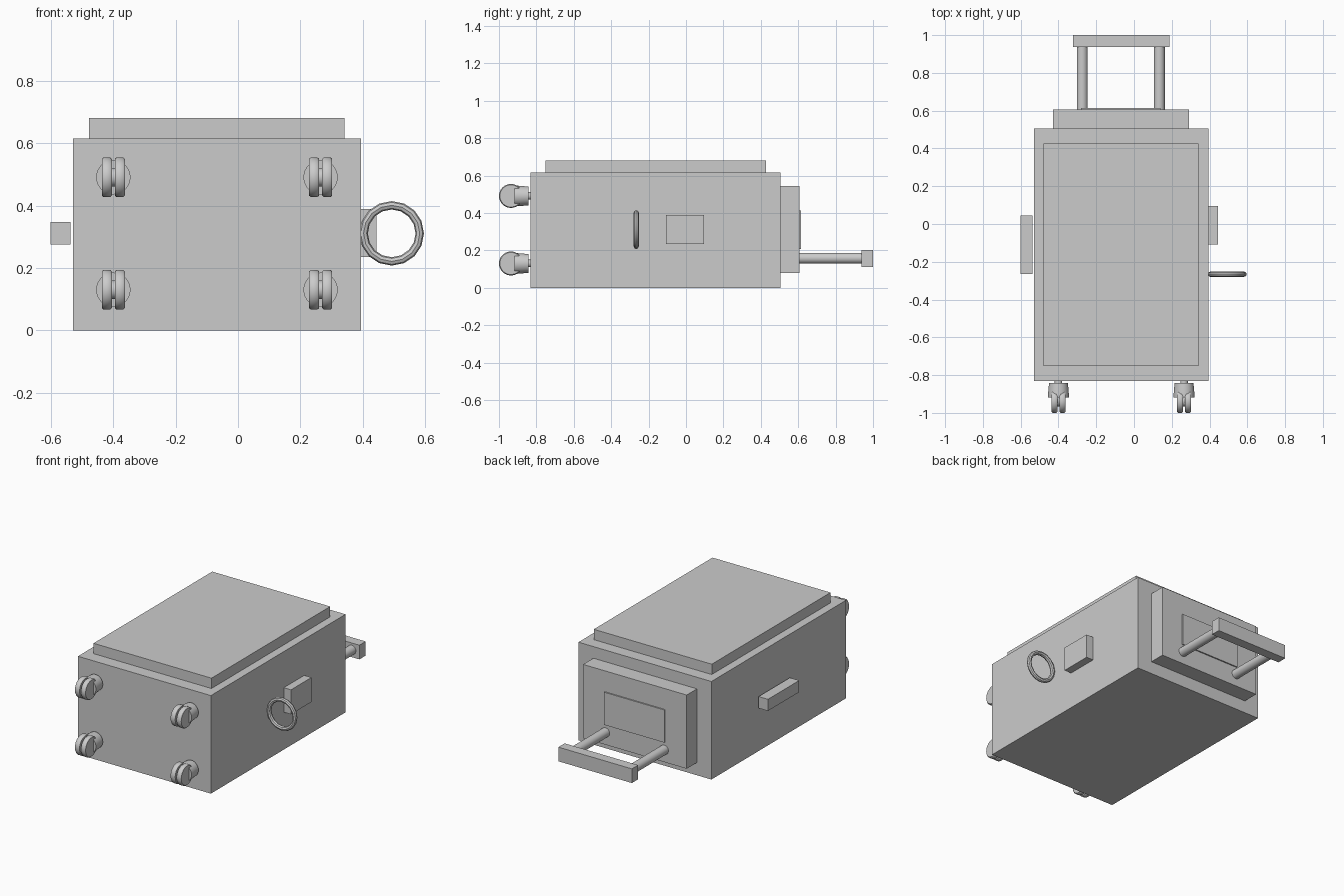
import bpy
import bmesh
import math
from mathutils import Matrix

cube = bpy.data.objects.get("Cube")
if cube:
    bpy.data.objects.remove(cube, do_unlink=True)

# One plain grey for the whole suitcase
GREY = (0.6, 0.6, 0.6, 1.0)
grey = bpy.data.materials.new("plain grey")
grey.use_nodes = True
grey.diffuse_color = GREY
grey.node_tree.nodes["Principled BSDF"].inputs["Base Color"].default_value = GREY


def finish(bm, name, smooth=False):
    """Turn a bmesh into a named, coloured object."""
    bmesh.ops.recalc_face_normals(bm, faces=bm.faces)
    mesh = bpy.data.meshes.new(name)
    bm.to_mesh(mesh)
    bm.free()
    mesh.materials.append(grey)
    obj = bpy.data.objects.new(name, mesh)
    bpy.context.collection.objects.link(obj)
    if smooth:
        bpy.ops.object.select_all(action='DESELECT')
        obj.select_set(True)
        bpy.context.view_layer.objects.active = obj
        bpy.ops.object.shade_smooth_by_angle(angle=math.radians(40))
    return obj


def box(name, x, y, z):
    """Box given by its (min, max) extent on each axis."""
    bm = bmesh.new()
    size = Matrix.Diagonal((x[1] - x[0], y[1] - y[0], z[1] - z[0], 1))
    centre = Matrix.Translation([sum(a) / 2 for a in (x, y, z)])
    bmesh.ops.create_cube(bm, size=1, matrix=centre @ size)
    return finish(bm, name)


def lathe(name, origin, axis, profile, sides=32):
    """Solid of revolution from (distance along axis, radius) points."""
    bm = bmesh.new()
    rings = []
    for d, r in profile:
        ring = []
        for i in range(sides):
            a = 2 * math.pi * i / sides
            u, v = r * math.cos(a), r * math.sin(a)
            p = (d, u, v) if axis == 'X' else (u, d, v)
            ring.append(bm.verts.new([o + c for o, c in zip(origin, p)]))
        rings.append(ring)
    for a, b in zip(rings, rings[1:]):
        for i in range(sides):
            j = (i + 1) % sides
            bm.faces.new((a[i], a[j], b[j], b[i]))
    bm.faces.new(rings[0])
    bm.faces.new(rings[-1])
    return finish(bm, name, smooth=True)


# Case body and raised panels
box("case_body", (-0.53, 0.394), (-0.832, 0.505), (0, 0.616))
box("lid_panel", (-0.478, 0.342), (-0.752, 0.427), (0.61, 0.681))
box("end_panel", (-0.43, 0.29), (0.50, 0.607), (0.08, 0.543))
box("end_plate", (-0.28, 0.14), (0.60, 0.615), (0.207, 0.412))

# Side grips
box("right_side_grip", (-0.602, -0.537), (-0.264, 0.046), (0.275, 0.348))
box("left_side_block", (0.39, 0.444), (-0.108, 0.095), (0.235, 0.389))

# Hanging ring on the left side
RING_SEGMENTS, TUBE_SEGMENTS = 16, 8
bm = bmesh.new()
loops = []
for i in range(RING_SEGMENTS):
    a = 2 * math.pi * i / RING_SEGMENTS
    loop = []
    for k in range(TUBE_SEGMENTS):
        t = 2 * math.pi * k / TUBE_SEGMENTS
        r = 0.09 + 0.0135 * math.cos(t)
        loop.append(bm.verts.new((0.493 + r * math.cos(a),
                                  -0.266 + 0.0135 * math.sin(t),
                                  0.311 + r * math.sin(a))))
    loops.append(loop)
for i in range(RING_SEGMENTS):
    a, b = loops[i], loops[(i + 1) % RING_SEGMENTS]
    for k in range(TUBE_SEGMENTS):
        m = (k + 1) % TUBE_SEGMENTS
        bm.faces.new((a[k], a[m], b[m], b[k]))
finish(bm, "left_ring", smooth=True)

# Telescopic pull handle
for side, x in (("right", -0.274), ("left", 0.134)):
    lathe(f"{side}_handle_rod", (x, 0, 0.158), 'Y',
          [(0.60, 0.029), (0.945, 0.029)])
box("handle_grip", (-0.324, 0.187), (0.938, 1.0), (0.112, 0.201))

# Four twin-wheel casters
for side, x in (("right", -0.40), ("left", 0.265)):
    for level, z in (("lower", 0.13), ("upper", 0.491)):
        name = f"{side}_{level}"
        lathe(f"{name}_caster_mount", (x, 0, z), 'Y',
              [(-0.918, 0.055), (-0.90, 0.055), (-0.842, 0.050)])
        lathe(f"{name}_caster_stem", (x, 0, z), 'Y',
              [(-0.85, 0.02), (-0.825, 0.02)], 16)
        lathe(f"{name}_axle", (x, -0.936, z), 'X',
              [(-0.01, 0.03), (0.01, 0.03)], 16)
        for half, s in (("outer", -1), ("inner", 1)):
            lathe(f"{name}_{half}_wheel", (x + s * 0.021, -0.936, z), 'X',
                  [(-0.016, 0.059), (-0.010, 0.064),
                   (0.010, 0.064), (0.016, 0.059)])
